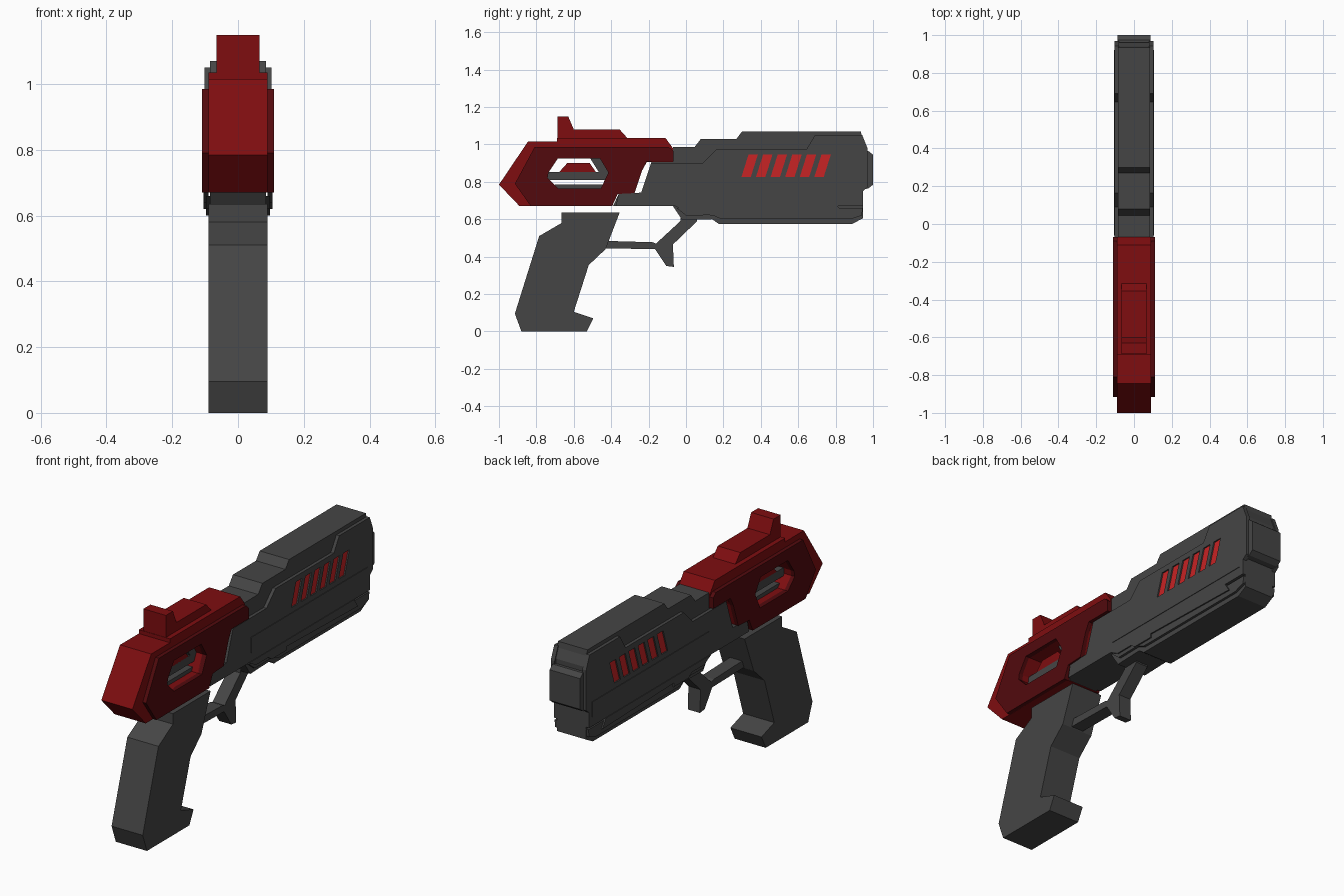
import bpy, bmesh, math
from mathutils import Matrix


def material(name, rgb):
    m = bpy.data.materials.new(name)
    m.diffuse_color = (*rgb, 1)
    return m


GREY = material("dark grey", (0.06, 0.06, 0.06))
RED = material("red", (0.21, 0.004, 0.005))
DARK_RED = material("dark red", (0.085, 0.003, 0.004))
BRIGHT = material("bright red", (0.58, 0.017, 0.018))

# maps profile (y, z) and thickness to world axes
TURN = Matrix(((0, 0, 1, 0), (1, 0, 0, 0), (0, 1, 0, 0), (0, 0, 0, 1)))


def slab(name, mat, x0, x1, outline, holes=()):
    """Side profile in (y, z) with optional holes, filled from x0 to x1."""
    cu = bpy.data.curves.new(name, 'CURVE')
    cu.dimensions = '2D'
    cu.fill_mode = 'BOTH'
    cu.extrude = (x1 - x0) / 2
    for loop in (outline, *holes):
        s = cu.splines.new('POLY')
        s.points.add(len(loop) - 1)
        for p, (y, z) in zip(s.points, loop):
            p.co = (y, z, 0, 1)
        s.use_cyclic_u = True
    tmp = bpy.data.objects.new(name, cu)
    bpy.context.scene.collection.objects.link(tmp)
    me = bpy.data.meshes.new_from_object(tmp)
    bpy.data.objects.remove(tmp)
    bpy.data.curves.remove(cu)
    bm = bmesh.new()
    bm.from_mesh(me)
    bmesh.ops.remove_doubles(bm, verts=bm.verts, dist=1e-5)
    bm.transform(Matrix.Translation(((x0 + x1) / 2, 0, 0)) @ TURN)
    bmesh.ops.recalc_face_normals(bm, faces=bm.faces)
    for f in bm.faces:
        f.smooth = False
        f.material_index = 0
    bm.to_mesh(me)
    bm.free()
    me.materials.clear()
    me.materials.append(mat)
    ob = bpy.data.objects.new(name, me)
    bpy.context.scene.collection.objects.link(ob)
    return ob


def centred(name, mat, w, outline, holes=()):
    return slab(name, mat, -w, w, outline, holes)


def pair(name, mat, x0, x1, outline, holes=()):
    slab(name + "_right", mat, x0, x1, outline, holes)
    slab(name + "_left", mat, -x1, -x0, outline, holes)


def rect(y0, z0, y1, z1):
    return [(y0, z0), (y1, z0), (y1, z1), (y0, z1)]


# grip and trigger guard
centred("grip", GREY, 0.09, [
    (-0.88, 0), (-0.53, 0), (-0.495, 0.07), (-0.6, 0.105), (-0.52, 0.355),
    (-0.43, 0.44), (-0.355, 0.635), (-0.665, 0.635), (-0.665, 0.58),
    (-0.785, 0.51), (-0.915, 0.095)])
centred("trigger_guard", GREY, 0.035, [
    (-0.46, 0.445), (-0.165, 0.44), (-0.105, 0.35), (-0.065, 0.345),
    (-0.07, 0.465), (0.06, 0.59), (0.06, 0.63), (-0.03, 0.63),
    (-0.03, 0.59), (-0.16, 0.47), (-0.18, 0.477), (-0.46, 0.485)])

# grey barrel body
centred("body_core", GREY, 0.085, [
    (-0.39, 0.67), (-0.07, 0.67), (-0.02, 0.595), (0.14, 0.6), (0.175, 0.575),
    (0.89, 0.575), (0.945, 0.605), (0.945, 0.765), (0.96, 0.775), (0.96, 0.99),
    (0.94, 1.04), (0.935, 1.07), (0.3, 1.07), (0.27, 1.03), (0.08, 1.03),
    (0.045, 0.985), (-0.07, 0.985), (-0.07, 0.905), (-0.185, 0.905),
    (-0.24, 0.74), (-0.36, 0.735)])
centred("muzzle", GREY, 0.088, [
    (0.95, 0.76), (0.975, 0.765), (1.0, 0.785), (1.0, 0.945), (0.975, 0.965),
    (0.95, 0.965)])

# side panels with six slanted vents over a bright plate
vents = []
for i in range(6):
    y = 0.296 + i * 0.078
    vents.append([(y, 0.825), (y + 0.05, 0.825), (y + 0.088, 0.945), (y + 0.038, 0.945)])
pair("side_panel", GREY, 0.08, 0.102, [
    (-0.375, 0.67), (0.945, 0.67), (0.945, 0.75), (0.97, 0.77), (0.97, 0.98),
    (0.942, 1.05), (0.69, 1.05), (0.645, 0.975), (0.165, 0.975), (0.09, 0.9),
    (-0.187, 0.9), (-0.24, 0.742), (-0.36, 0.737)], vents)
pair("vent_glow", BRIGHT, 0.08, 0.095, rect(0.28, 0.815, 0.79, 0.955))
pair("lower_plate", GREY, 0.1, 0.105, rect(-0.04, 0.718, 0.92, 0.798))

# lower rails under the barrel
pair("lower_panel", GREY, 0.08, 0.098, [
    (-0.05, 0.66), (0.0, 0.62), (0.14, 0.622), (0.19, 0.6), (0.88, 0.6),
    (0.94, 0.62), (0.945, 0.66)])
pair("rail", GREY, 0.09, 0.105, [
    (-0.06, 0.672), (0.0, 0.64), (0.1, 0.64), (0.13, 0.62), (0.25, 0.62),
    (0.25, 0.64), (0.84, 0.625), (0.81, 0.672)])

# red rear housing with a see-through window
window = [(-0.685, 0.925), (-0.46, 0.925), (-0.415, 0.85), (-0.455, 0.765),
          (-0.685, 0.765), (-0.74, 0.82), (-0.735, 0.85)]
centred("rear_core", RED, 0.09, [
    (-1.0, 0.785), (-0.89, 0.67), (-0.395, 0.67), (-0.365, 0.735),
    (-0.275, 0.74), (-0.235, 0.86), (-0.21, 0.905), (-0.07, 0.905),
    (-0.07, 0.98), (-0.11, 1.035), (-0.69, 1.035), (-0.69, 1.015),
    (-0.845, 1.015)], [window])
pair("rear_panel", DARK_RED, 0.085, 0.11, [
    (-0.915, 0.79), (-0.83, 0.67), (-0.395, 0.67), (-0.365, 0.735),
    (-0.275, 0.74), (-0.235, 0.86), (-0.21, 0.908), (-0.068, 0.908),
    (-0.068, 0.965), (-0.09, 0.985), (-0.81, 0.985)], [window])
centred("rear_sight", RED, 0.065, [
    (-0.688, 1.02), (-0.688, 1.15), (-0.63, 1.15), (-0.6, 1.08),
    (-0.355, 1.08), (-0.31, 1.03), (-0.31, 1.02)])

# mechanism seen through the window
centred("window_bar", GREY, 0.05, rect(-0.75, 0.81, -0.41, 0.853))
centred("window_floor", GREY, 0.05, rect(-0.7, 0.755, -0.44, 0.785))
centred("window_strut", GREY, 0.05, [
    (-0.465, 0.85), (-0.41, 0.85), (-0.45, 0.93), (-0.515, 0.93)])
centred("window_slide", RED, 0.05, [
    (-0.68, 0.85), (-0.48, 0.85), (-0.515, 0.9), (-0.635, 0.9)])
